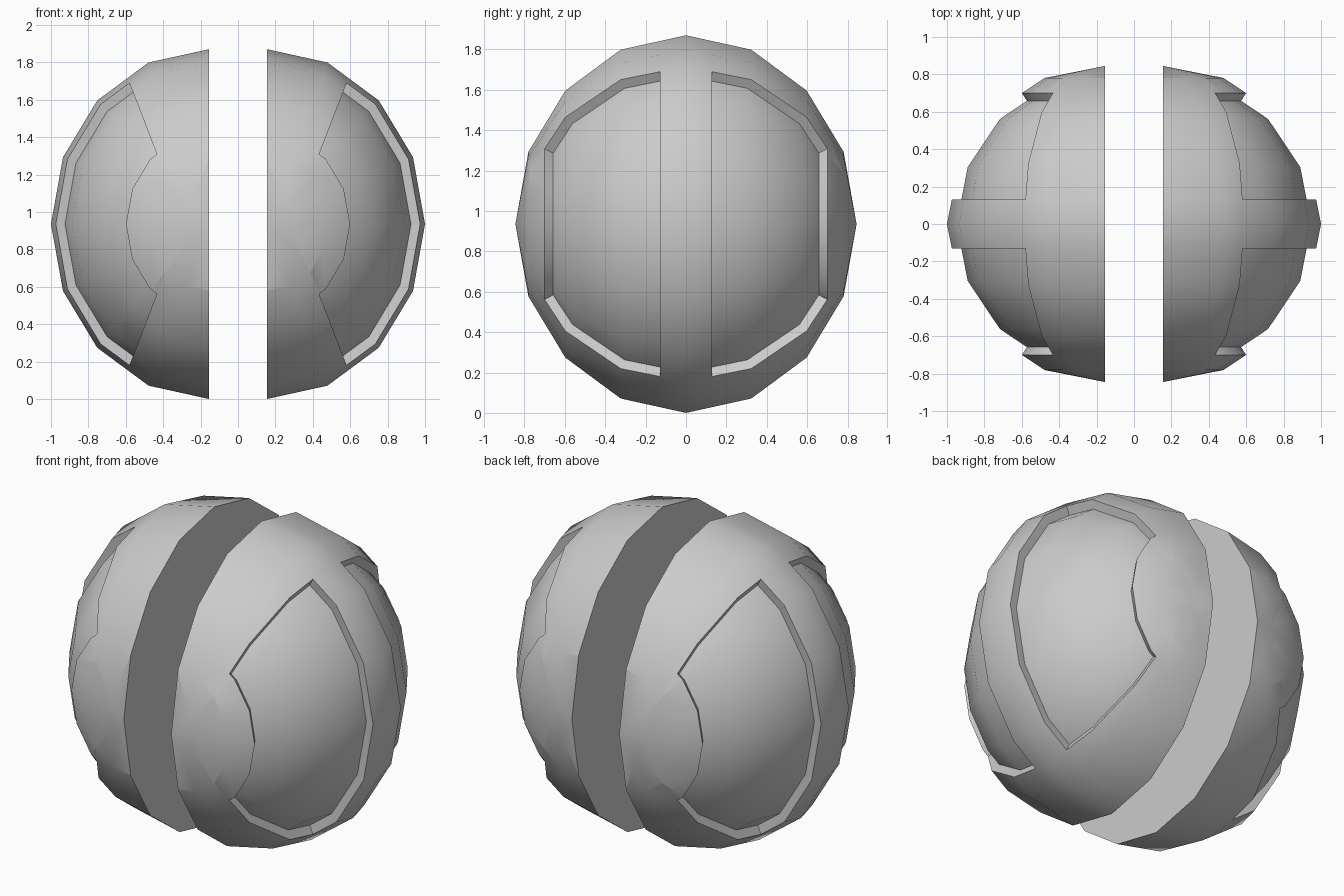
import bpy, bmesh, math
from mathutils import Matrix

if "Cube" in bpy.data.objects:
    bpy.data.objects.remove(bpy.data.objects["Cube"])

R, RZ, GAP = 0.845, 0.935, 0.155      # radius, half height, half gap
Y_IN, Y_OUT = 0.13, 0.70              # panel limits along y
X0, SLOPE = 0.135, 0.385              # tilted panel ends: x = X0 + SLOPE*|z|
DEPTH = 0.94                          # panel floor scale

# Half ellipsoid with poles along y
bm = bmesh.new()
bmesh.ops.create_uvsphere(bm, u_segments=16, v_segments=8, radius=1,
                          matrix=Matrix.Rotation(math.pi / 2, 4, 'X'))
bmesh.ops.scale(bm, vec=(R, R, RZ), verts=bm.verts)


def cut(co, no, **kw):
    geom = bm.verts[:] + bm.edges[:] + bm.faces[:]
    bmesh.ops.bisect_plane(bm, geom=geom, dist=1e-5, plane_co=co, plane_no=no, **kw)


cut((0, 0, 0), (1, 0, 0), clear_inner=True)

# Panel outlines
for s in (-1, 1):
    cut((0, s * Y_IN, 0), (0, 1, 0))
    cut((0, s * Y_OUT, 0), (0, 1, 0))
    cut((X0, 0, 0), (1, 0, s * SLOPE))

# Flat inner face closing the half
rim = [e for e in bm.edges if e.is_boundary]
bmesh.ops.holes_fill(bm, edges=rim, sides=0)

# Sunken panels, front and back
for s in (-1, 1):
    panel = []
    for f in bm.faces:
        c = f.calc_center_median()
        if Y_IN < s * c.y < Y_OUT and c.x > X0 + SLOPE * abs(c.z):
            panel.append(f)
    new = bmesh.ops.extrude_face_region(bm, geom=panel)["geom"]
    verts = [v for v in new if isinstance(v, bmesh.types.BMVert)]
    bmesh.ops.scale(bm, vec=(DEPTH,) * 3, verts=verts)
    old = [f for f in panel if f.is_valid]
    if old:
        bmesh.ops.delete(bm, geom=old, context='FACES')

bmesh.ops.recalc_face_normals(bm, faces=bm.faces)
bmesh.ops.translate(bm, vec=(GAP, 0, RZ), verts=bm.verts)

# Both halves by mirroring
mesh = bpy.data.meshes.new("split_shell")
bm.to_mesh(mesh)
bm.free()
shell = bpy.data.objects.new("split_shell", mesh)
bpy.context.collection.objects.link(shell)
bpy.context.view_layer.objects.active = shell
shell.select_set(True)
bpy.ops.object.shade_smooth_by_angle(angle=math.radians(30))
shell.modifiers.new("mirror", 'MIRROR').use_axis = (True, False, False)
